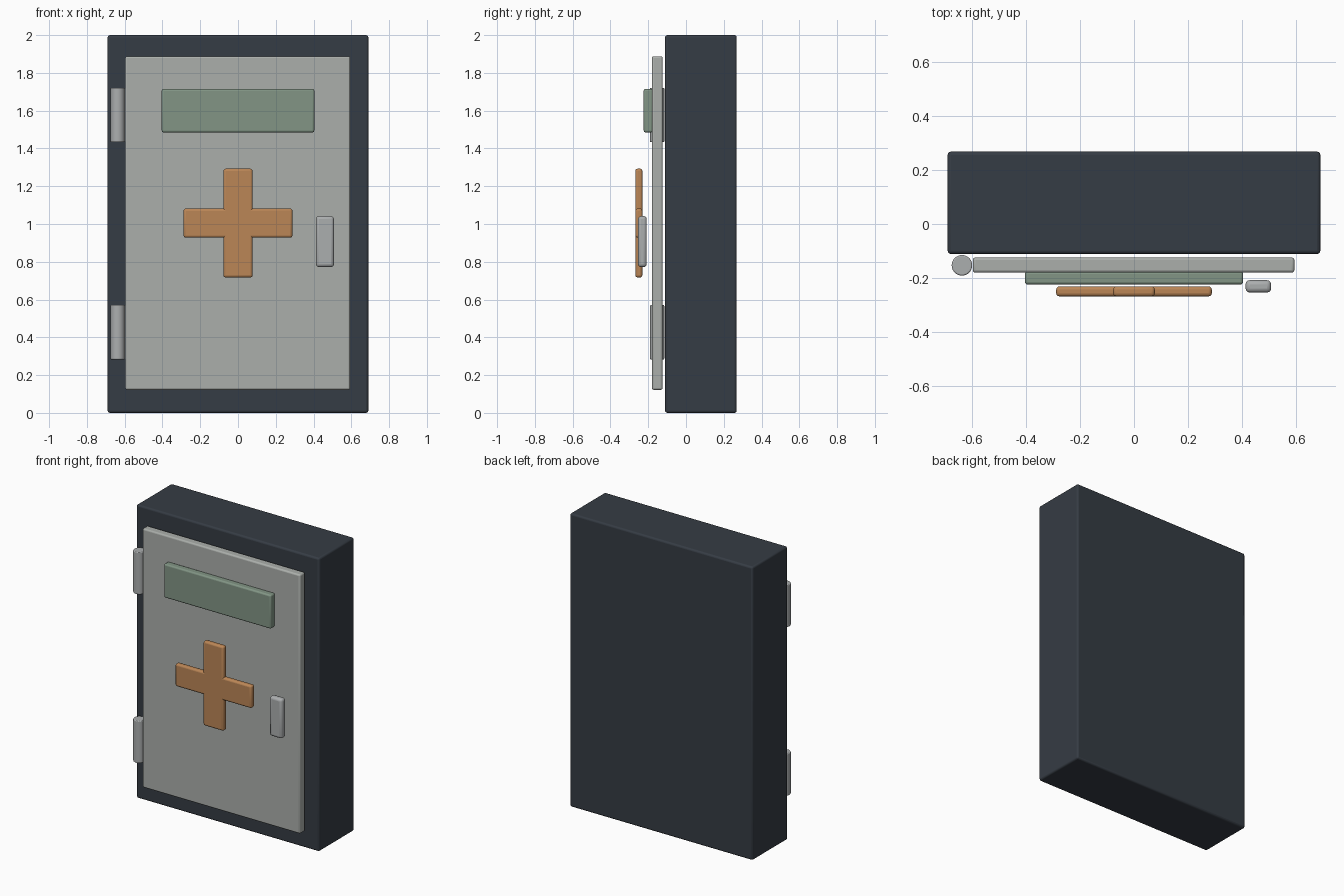
import bpy
import math

if "Cube" in bpy.data.objects:
    bpy.data.objects.remove(bpy.data.objects["Cube"])


def material(name, rgb):
    m = bpy.data.materials.new(name)
    m.diffuse_color = (*rgb, 1.0)
    m.use_nodes = True
    m.node_tree.nodes["Principled BSDF"].inputs["Base Color"].default_value = m.diffuse_color
    return m


dark = material("dark slate", (0.036, 0.045, 0.058))
door_grey = material("door grey", (0.41, 0.43, 0.41))
metal = material("metal grey", (0.41, 0.425, 0.43))
green = material("muted green", (0.223, 0.302, 0.235))
orange = material("copper orange", (0.50, 0.24, 0.094))


def finish(ob, name, mat, bevel):
    ob.name = name
    ob.data.materials.append(mat)
    mod = ob.modifiers.new("soft edges", 'BEVEL')
    mod.width = bevel
    mod.segments = 3
    mod.limit_method = 'ANGLE'
    mod.angle_limit = math.radians(40)
    bpy.ops.object.shade_smooth_by_angle(angle=math.radians(35))
    return ob


def box(name, x, y, z, mat, bevel):
    """Rounded box from (min, max) ranges on each axis."""
    bpy.ops.mesh.primitive_cube_add(
        size=1, location=[(r[0] + r[1]) / 2 for r in (x, y, z)])
    ob = bpy.context.object
    ob.scale = [r[1] - r[0] for r in (x, y, z)]
    bpy.ops.object.transform_apply(location=False, rotation=False, scale=True)
    return finish(ob, name, mat, bevel)


# Cabinet body and door
box("cabinet_body", (-0.69, 0.69), (-0.111, 0.268), (0, 2), dark, 0.012)
box("door", (-0.597, 0.594), (-0.18, -0.124), (0.122, 1.888), door_grey, 0.01)

# Label panel near the top of the door
box("label_panel", (-0.404, 0.404), (-0.224, -0.176), (1.485, 1.715), green, 0.01)

# Raised cross from two bars
box("cross_upright", (-0.077, 0.077), (-0.268, -0.231), (0.717, 1.293), orange, 0.012)
box("cross_bar", (-0.288, 0.288), (-0.268, -0.231), (0.928, 1.082), orange, 0.012)

# Handle
box("handle", (0.413, 0.508), (-0.254, -0.208), (0.772, 1.042), metal, 0.016)

# Hinge barrels
for name, z in (("lower_hinge", 0.427), ("upper_hinge", 1.577)):
    bpy.ops.mesh.primitive_cylinder_add(
        vertices=32, radius=0.038, depth=0.288, location=(-0.637, -0.153, z))
    finish(bpy.context.object, name, metal, 0.005)
